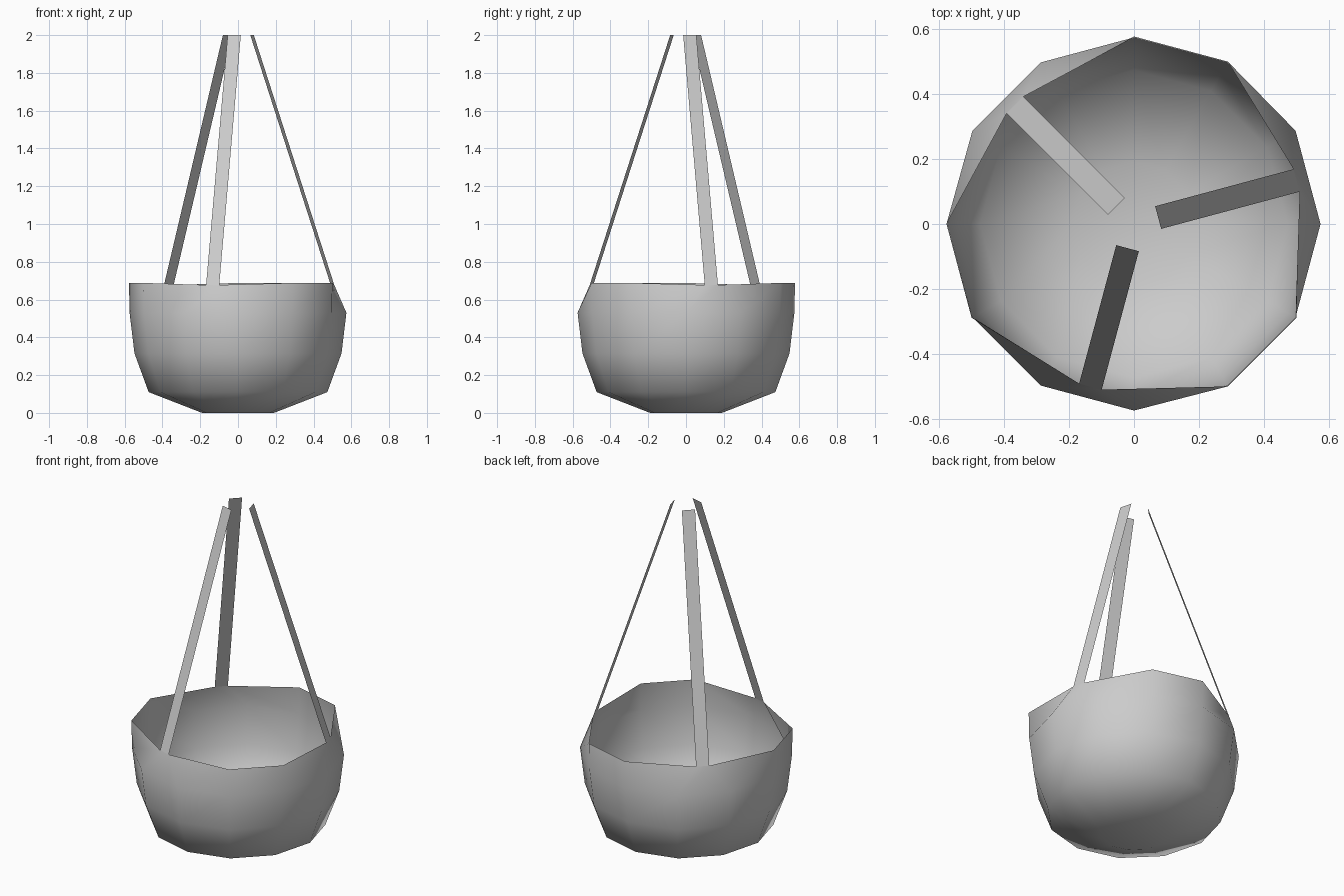
import bpy, bmesh
from math import cos, sin, radians
from mathutils import Vector

if "Cube" in bpy.data.objects:
    bpy.data.objects.remove(bpy.data.objects["Cube"])

SIDES = 12
STRAP_ANGLES = (15, 135, 255)
HALF_W = 0.036          # half strap width
RIM_Z = 0.685


def strap_point(angle, radius, side, z):
    """Point on a strap edge: radius out along the angle, side steps across."""
    a = radians(angle)
    return Vector((radius * cos(a) - side * sin(a), radius * sin(a) + side * cos(a), z))


def finish(bm, name):
    mesh = bpy.data.meshes.new(name)
    bm.to_mesh(mesh)
    bm.free()
    for p in mesh.polygons:
        p.use_smooth = True
    obj = bpy.data.objects.new(name, mesh)
    bpy.context.collection.objects.link(obj)
    return obj


# Bowl: open low-poly shell, rim pinched in to each strap
bm = bmesh.new()
rings = []
for r, z in [(0.19, 0.0), (0.473, 0.11), (0.548, 0.315), (0.574, 0.53), (0.577, RIM_Z + 0.003)]:
    rings.append([bm.verts.new((r * cos(radians(30 * i)), r * sin(radians(30 * i)), z))
                  for i in range(SIDES)])
for a in STRAP_ANGLES:
    i = (a - 15) // 30
    rings[-1][i].co = strap_point(a, 0.518, -HALF_W, RIM_Z - 0.008)
    rings[-1][(i + 1) % SIDES].co = strap_point(a, 0.518, HALF_W, RIM_Z - 0.008)
bm.faces.new(rings[0][::-1])
for lo, hi in zip(rings, rings[1:]):
    for i in range(SIDES):
        j = (i + 1) % SIDES
        bm.faces.new((lo[i], lo[j], hi[j], hi[i]))
finish(bm, "hanging_bowl")

# Straps: three flat bands leaning in towards the top
for n, a in enumerate(STRAP_ANGLES):
    bm = bmesh.new()
    corners = [(0.518, -HALF_W, RIM_Z - 0.008), (0.518, HALF_W, RIM_Z - 0.008),
               (0.077, HALF_W, 2.0), (0.077, -HALF_W, 2.0)]
    bm.faces.new([bm.verts.new(strap_point(a, *c)) for c in corners])
    finish(bm, f"strap_{n + 1}")
